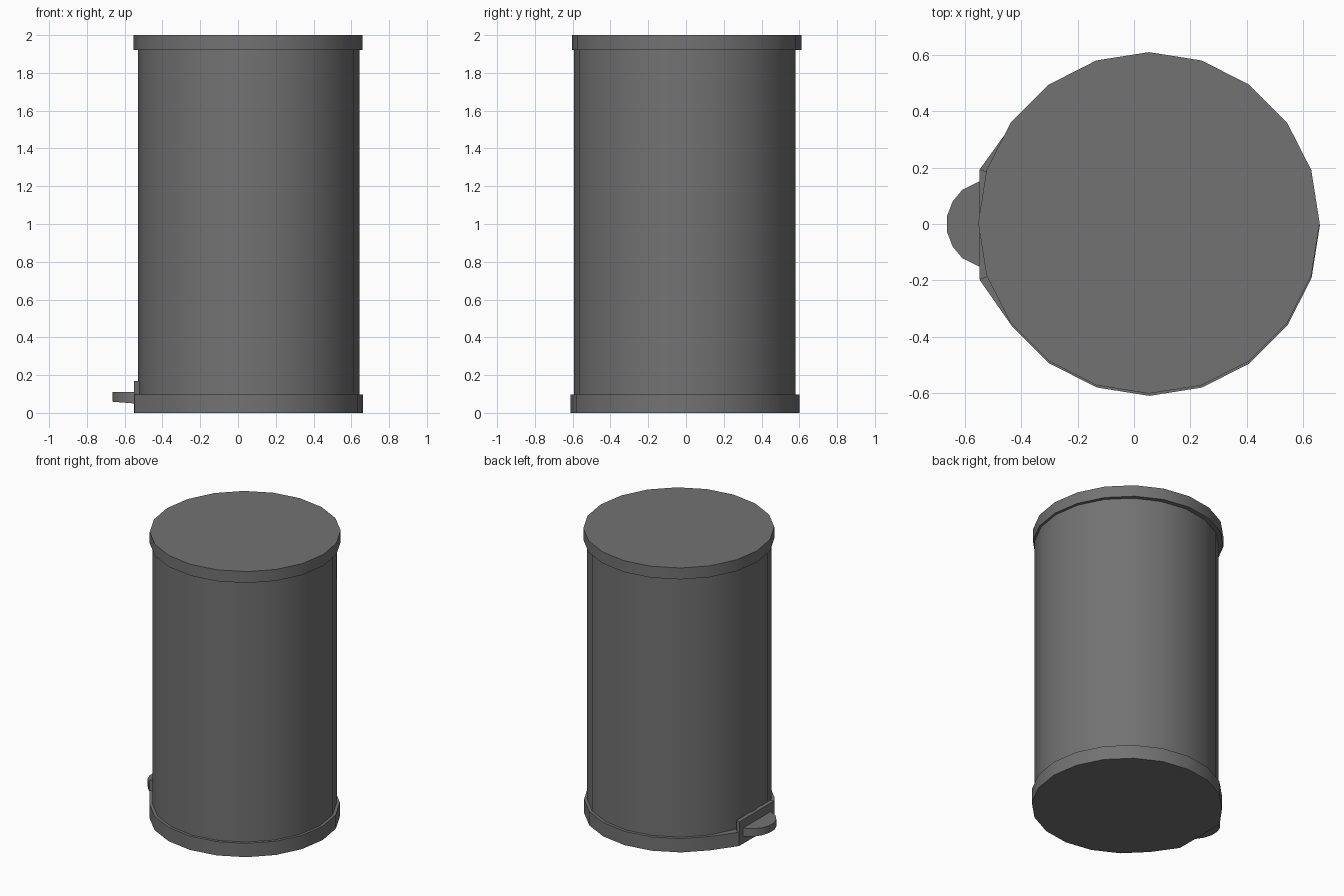
import bpy, bmesh
from math import cos, sin, pi, radians

if "Cube" in bpy.data.objects:
    bpy.data.objects.remove(bpy.data.objects["Cube"])

SIDES = 20
grey = bpy.data.materials.new("dark_grey")
grey.diffuse_color = (0.17, 0.17, 0.17, 1)
grey.use_nodes = True
grey.node_tree.nodes["Principled BSDF"].inputs["Base Color"].default_value = grey.diffuse_color


def ring(cx, cy, r):
    return [(cx + r * cos(2 * pi * i / SIDES), cy + r * sin(2 * pi * i / SIDES))
            for i in range(SIDES)]


def loft(name, layers):
    """Solid through stacked outlines: layers = [(outline, z), ...]."""
    bm = bmesh.new()
    loops = [[bm.verts.new((x, y, z)) for x, y in pts] for pts, z in layers]
    n = len(loops[0])
    for a, b in zip(loops, loops[1:]):
        for i in range(n):
            j = (i + 1) % n
            bm.faces.new((a[i], a[j], b[j], b[i]))
    bm.faces.new(loops[0][::-1])
    bm.faces.new(loops[-1])
    bmesh.ops.recalc_face_normals(bm, faces=bm.faces)
    me = bpy.data.meshes.new(name)
    bm.to_mesh(me)
    bm.free()
    me.materials.append(grey)
    ob = bpy.data.objects.new(name, me)
    bpy.context.collection.objects.link(ob)
    bpy.ops.object.select_all(action='DESELECT')
    ob.select_set(True)
    bpy.context.view_layer.objects.active = ob
    bpy.ops.object.shade_smooth_by_angle(angle=radians(30))
    return ob


# Main drum
drum = ring(0.056, -0.006, 0.586)
loft("bin_body", [(drum, 0.05), (drum, 1.95)])

# Lid with an overhanging rim
lid = ring(0.053, 0.004, 0.607)
loft("lid", [(lid, 1.92), (lid, 2.0)])

# Base ring, flattened on the pedal side
base = ring(0.055, -0.005, 0.606)
base[9], base[10], base[11] = (-0.548, 0.195), (-0.55, 0.0), (-0.548, -0.2)
loft("base_ring", [(base, 0.0), (base, 0.097)])

# Raised plate behind the pedal
plate = [(-0.55, -0.198), (-0.522, -0.188), (-0.522, 0.186), (-0.55, 0.194)]
loft("pedal_plate", [(plate, 0.05), (plate, 0.17)])

# Rounded foot pedal, slightly thinner at its tip
half = [(-0.53, 0.152), (-0.55, 0.152), (-0.61, 0.122), (-0.645, 0.08), (-0.664, 0.03)]
pedal = half + [(x, -y) for x, y in reversed(half)]
ob = loft("foot_pedal", [(pedal, 0.05), (pedal, 0.11)])
for v in ob.data.vertices:
    if v.co.z < 0.08:
        v.co.z += 0.08 * max(0, -0.55 - v.co.x)
